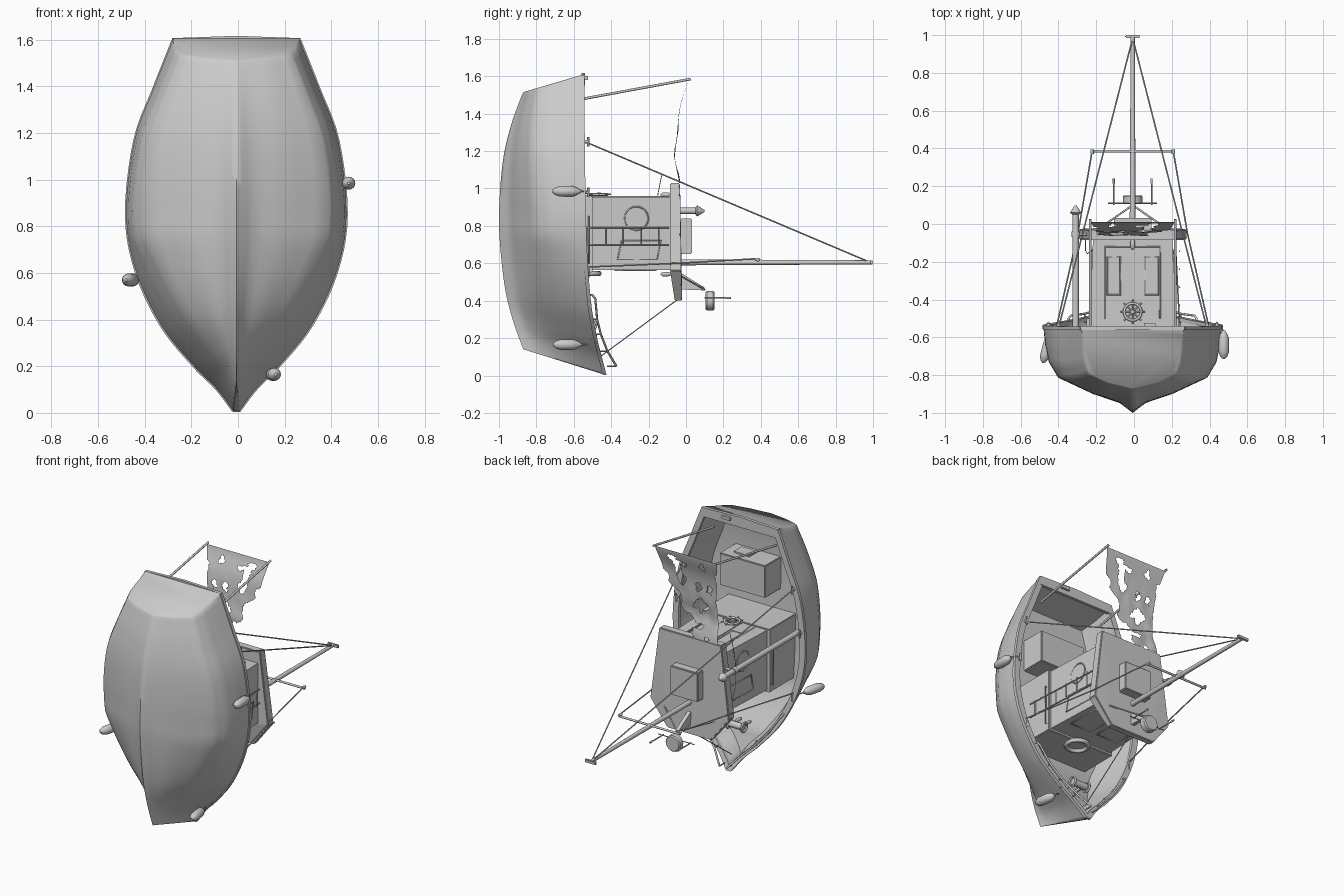
import bpy, bmesh, math
from mathutils import Vector, noise

if "Cube" in bpy.data.objects:
    bpy.data.objects.remove(bpy.data.objects["Cube"])

# ---------- helpers ----------
def finish(name, bm, smooth=None):
    me = bpy.data.meshes.new(name)
    bmesh.ops.recalc_face_normals(bm, faces=bm.faces)
    bm.to_mesh(me); bm.free()
    ob = bpy.data.objects.new(name, me)
    bpy.context.collection.objects.link(ob)
    if smooth:
        bpy.ops.object.select_all(action='DESELECT')
        ob.select_set(True); bpy.context.view_layer.objects.active = ob
        bpy.ops.object.shade_smooth_by_angle(angle=math.radians(smooth))
    return ob

def convex(name, pts, bevel=0):
    bm = bmesh.new()
    for p in pts: bm.verts.new(p)
    bmesh.ops.convex_hull(bm, input=bm.verts)
    bmesh.ops.dissolve_limit(bm, angle_limit=0.01, verts=bm.verts, edges=bm.edges)
    if bevel: bmesh.ops.bevel(bm, geom=bm.edges[:], offset=bevel, segments=2, affect='EDGES')
    return finish(name, bm)

def box(name, x0, x1, y0, y1, z0, z1, bevel=0):
    return convex(name, [(x, y, z) for x in (x0, x1) for y in (y0, y1) for z in (z0, z1)], bevel)

def tube(name, pts, r, cyclic=False):
    cu = bpy.data.curves.new(name, 'CURVE')
    cu.dimensions = '3D'; cu.bevel_depth = r; cu.bevel_resolution = 2; cu.use_fill_caps = True
    sp = cu.splines.new('POLY'); sp.points.add(len(pts) - 1); sp.use_cyclic_u = cyclic
    for q, p in zip(sp.points, pts): q.co = (*p, 1)
    ob = bpy.data.objects.new(name, cu); bpy.context.collection.objects.link(ob)
    bpy.ops.object.select_all(action='DESELECT')
    ob.select_set(True); bpy.context.view_layer.objects.active = ob
    bpy.ops.object.convert(target='MESH')
    return bpy.context.object

def lathe(name, prof, x, z, seg=16, lean=0):
    """revolve (radius, y) pairs about an upright (y) axis; lean shifts x along the height"""
    bm = bmesh.new()
    y0 = prof[-1][1]
    rows = [[bm.verts.new((x + lean * (y - y0) + r * math.cos(k * math.tau / seg), y, z + r * math.sin(k * math.tau / seg)))
             for k in range(seg)] for r, y in prof]
    for a, b in zip(rows, rows[1:]):
        for k in range(seg):
            bm.faces.new((a[k], a[(k + 1) % seg], b[(k + 1) % seg], b[k]))
    bm.faces.new(rows[0]); bm.faces.new(rows[-1])
    return finish(name, bm, 40)

def ring(name, loc, R, r, axis):
    rot = (0, math.pi / 2, 0) if axis == 'x' else (0, 0, 0)
    bpy.ops.mesh.primitive_torus_add(location=loc, rotation=rot, major_radius=R, minor_radius=r,
                                     major_segments=28, minor_segments=8)
    bpy.context.object.name = name
    bpy.ops.object.shade_smooth()

def spline(P, t):
    """Catmull-Rom through rows of P, t in 0..len-1"""
    i = min(int(t), len(P) - 2); f = t - i
    a, b, c, d = P[max(i - 1, 0)], P[i], P[i + 1], P[min(i + 2, len(P) - 1)]
    return [0.5 * (2*q + (r - p)*f + (2*p - 5*q + 4*r - s)*f*f + (3*q - p - 3*r + s)*f**3)
            for p, q, r, s in zip(a, b, c, d)]

def linear(P, t):
    i = min(int(t), len(P) - 2)
    return [a + (b - a) * (t - i) for a, b in zip(P[i], P[i + 1])]

def loft(name, rows, cap, smooth):
    bm = bmesh.new()
    vs = [[bm.verts.new(p) for p in row] for row in rows]
    for a, b in zip(vs, vs[1:]):
        for k in range(len(a) - 1):
            bm.faces.new((a[k], a[k + 1], b[k + 1], b[k]))
    for row in (vs[0], vs[-1]) if cap else ():
        bm.faces.new(row)
    return finish(name, bm, smooth)

# ---------- hull: stations (z at sheer, z at keel, half beam, sheer y, keel y) ----------
ST = [(.004, .14, .012, -.435, -.87), (.10, .22, .085, -.46, -.90), (.2, .31, .185, -.485, -.93),
      (.37, .45, .322, -.515, -.965), (.6, .65, .43, -.535, -.99), (.85, .86, .473, -.545, -1.0),
      (1.17, 1.14, .437, -.55, -.98), (1.4, 1.34, .352, -.552, -.935), (1.6, 1.505, .273, -.552, -.875)]
MID = [(1, 0), (.98, .2), (.94, .4), (.84, .57), (.44, .77), (.15, .88), (0, 1)]
BOW = [(1, 0), (.86, .2), (.64, .4), (.45, .57), (.25, .76), (.12, .87), (0, 1)]
AFT = [(1, 0), (.98, .3), (.95, .55), (.87, .75), (.5, .9), (.15, .97), (0, 1)]

def section(t, s):
    """hull point at station t, girth s (0 sheer .. 6 keel)"""
    zt, zk, hb, ys, yk = spline(ST, t)
    wb, wa = max(0, 1 - t / 4.5) ** .8, max(0, (t - 5) / 3)
    p = [linear(q, s) for q in (MID, BOW, AFT)]
    u, v = [p[0][k] * (1 - wb - wa) + p[1][k] * wb + p[2][k] * wa for k in (0, 1)]
    return Vector((hb * u, ys + (yk - ys) * v, zt + (zk - zt) * v))

def flip(v): return Vector((-v.x, v.y, v.z))

N = 40
outer, inner, rail = [], [], []
for i in range(N + 1):
    t = 8 * i / N
    half = [section(t, 6 * k / 18) for k in range(19)]
    outer.append(half + [flip(v) for v in half[-2::-1]])
    rail.append(half[0])
    t = .2 + 7.6 * i / N
    deep = 1.3 + 1.2 * min(1, max(0, (t - 2) / 1.5))      # foredeck steps down to the working deck
    row = [section(t, deep * k / 2) for k in range(3)]
    for p in row: p.x = max(p.x - .028, .002)
    row.append(Vector((0, row[2].y, row[2].z)))
    inner.append(row + [flip(p) for p in row[2::-1]])
# rounded stern edge
mid = Vector((0, -.69, 1.556))
outer.append([mid + (v - mid) * (.95 if v.y < -.6 else .99) + Vector((0, -.003, .008)) for v in outer[-1]])
loft("hull", outer, True, 65)
loft("deck_and_bulwark", inner, True, 30)

# gunwale cap following the sheer and the transom
cap = []
for v in rail:
    i, o, h = max(v.x - .036, 0), v.x + .005, .010
    cap.append([Vector((i, v.y - h, v.z)), Vector((o, v.y - h, v.z)), Vector((o, v.y + h, v.z)),
                Vector((i, v.y + h, v.z)), Vector((i, v.y - h, v.z))])
for s, nm in ((1, "right"), (-1, "left")):
    loft("gunwale_" + nm, [[Vector((p.x * s, p.y, p.z)) for p in r] for r in cap], False, 30)
convex("transom_cap", [(x, y, z + (.01 if x == 0 else 0)) for x in (-.275, 0, .275)
                       for y in (-.56, -.54) for z in (1.55, 1.607)])

# ---------- wheelhouse ----------
def wall(y): return .235 - .025 * (y + .67) / .59
convex("wheelhouse", [(s * wall(y), y, z) for s in (-1, 1) for y in (-.76, -.08) for z in (.565, .955)])
box("wheelhouse_coaming", -.245, .245, -.78, -.5, .55, .962, .004)
convex("roof", [(s * w, y, z) for s in (-1, 1) for w, y0, y1, z in
                ((.225, -.085, -.032, 1.03), (.285, -.085, -.026, .56), (.16, -.06, -.02, .4)) for y in (y0, y1)], .005)
box("roof_hatch", -.1, .1, -.03, .032, .65, .84, .006)
def frame(name, c, du, dv):
    c, du, dv = Vector(c), Vector(du), Vector(dv)
    tube(name, [c - du - dv, c + du - dv, c + du + dv, c - du + dv], .005, True)
for s in (-1, 1):
    frame("side_window", (s * wall(-.25), -.25, .67), (0, .01, .05), (s * -.005, .105, 0))
    ring("porthole", (s * wall(-.265), -.265, .84), .063, .004, 'x')
    frame("front_window", (s * .1, -.27, .563), (.075, 0, 0), (0, .11, 0))
    frame("aft_window", (s * .1, -.275, .955), (.035, 0, 0), (0, .1, 0))
    tube("side_handrail", [(s * .235, -.52, .6), (s * .255, -.52, .6), (s * .255, -.52, .85), (s * .235, -.52, .85)], .004)
    tube("door_frame", [(s * .145, -.74, .955), (s * .145, -.12, .955), (0, -.12, .955)], .005)
box("aft_door", -.05, .05, -.74, -.13, .95, .96)
for z in (.7, .79):
    tube("ladder_rail", [(.255, -.66, z), (.225, -.09, z)], .004)
for k in range(6):
    y = -.62 + .095 * k
    tube("ladder_rung", [(.248, y, .7), (.248, y, .79)], .004)
ring("lifebuoy", (0, -.53, .545), .065, .014, 'z')
for nm, z in (("aft_lamp", .967), ("front_lamp", .542)):
    lathe(nm, [(.006, -.08), (.013, -.095), (.012, -.125), (.004, -.135)], 0, z, 10)

# wheel on the aft wall
ring("wheel_rim", (0, -.465, .968), .045, .007, 'z')
lathe("wheel_hub", [(.012, -.475), (.012, -.455)], 0, .968, 10)
for k in range(4):
    c, s = math.cos(k * math.pi / 4) * .065, math.sin(k * math.pi / 4) * .065
    tube("wheel_spoke", [(-c, -.465 - s, .968), (c, -.465 + s, .968)], .004)

# exhaust stack with cowl
lathe("exhaust", [(.017, -.76), (.017, .05), (.018, .05), (.03, .06), (.006, .098)], -.302, .88)
lathe("exhaust_collar", [(.022, -.07), (.022, -.04)], -.302, .88)
tube("exhaust_bracket", [(-.3, -.055, .88), (-.2, -.055, .88)], .008)

# ---------- mast and rigging ----------
lathe("mast", [(.016, -.04), (.011, .995)], 0, .605)
box("mast_cap", -.04, .04, .985, 1.0, .594, .616, .004)
tube("crosstree", [(-.222, .385, .612), (.222, .385, .612)], .007)
for s in (-1, 1):
    tube("backstay", [(0, .985, .605), (s * .39, -.54, 1.25)], .004)
    tube("shroud", [(s * .215, .385, .625), (s * .29, -.05, .6), (s * .4, -.53, .58)], .004)
    tube("crosstree_tip", [(s * .215, .37, .62), (s * .215, .395, .62)], .009)
    tube("scanner_strut", [(0, .1, .46), (s * .18, -.025, .53)], .005)
    tube("aerial", [(s * .1, .1, .415), (s * .1, .24, .415)], .004)
    tube("aerial_tip", [(s * .1, .215, .415), (s * .1, .24, .415)], .006)
tube("forestay", [(0, -.04, .41), (0, -.46, .1)], .003)
convex("scanner_arm", [(x, y, z) for x in (-.012, .012) for y, z in ((-.03, .55), (-.03, .46), (.1, .47), (.1, .455))])
lathe("scanner", [(.046, .105), (.052, .112), (.052, .145), (.046, .152)], 0, .4, 20)
tube("aerial_bar", [(-.13, .11, .415), (.13, .11, .415)], .003)
tube("hanging_cable", [(-.25, -.08, .6), (-.25, -.14, .72), (-.24, -.158, .87), (-.23, -.15, .97), (-.22, -.13, 1.07)], .002)

# ---------- torn awning on two booms ----------
for s in (-1, 1):
    tube("awning_boom", [(s * .225, -.6, 1.47), (s * .225, .025, 1.585)], .007)
bm = bmesh.new()
NU, NV = 60, 80
g = []
for j in range(NV + 1):
    v = j / NV
    y = spline([(-.035,), (-.06,), (-.045,), (-.03,), (.01,)], 4 * v)[0]
    hw = .2 - .03 * math.sin(math.pi * v) + .025 * v
    g.append([bm.verts.new(((2 * i / NU - 1) * hw, y + .01 * noise.noise((i * .09, j * .07, 3)) * (1 - v), 1.03 + .55 * v))
              for i in range(NU + 1)])
for j in range(NV):
    v = j / NV
    limit = .06 + .3 * (v - .3) + .06 * noise.noise((2.5, j * .13, .4))   # ragged right edge
    for i in range(NU):
        n = noise.noise((i * .085, j * .085, 7.3)) + .2 * noise.noise((i * .3, j * .3, 1.7))
        if j > NV - 6 or (n < .24 and g[j][i].co.x < limit):
            bm.faces.new((g[j][i], g[j][i + 1], g[j + 1][i + 1], g[j + 1][i]))
bmesh.ops.delete(bm, geom=[v for v in bm.verts if not v.link_faces], context='VERTS')
finish("torn_awning", bm, 60)

# ---------- deck gear ----------
box("engine_box", -.13, .2, -.82, -.62, 1.09, 1.3, .005)
box("engine_box_hatch", .02, .13, -.75, -.67, 1.29, 1.31)
def on_rail(s, z, y):
    """point just inside the sheer at length z"""
    t = next(k / 50 for k in range(400) if spline(ST, k / 50)[0] >= z)
    return (s * max(section(t, 0).x - .02, 0), y, z)
R = [(.43, -.53), (.43, -.5), (.41, -.485), (.3, -.475), (.22, -.455), (.13, -.42), (.05, -.372)]
for s in (-1, 1):
    # bow rail with stanchions
    tube("bow_rail", [on_rail(s, z, y) for z, y in R], .006)
    for z, y in R[3:]:
        tube("bow_stanchion", [on_rail(s, z, y), on_rail(s, z, y - .05)], .004)
    for z in (.2, .55, .98, 1.25):
        x, y, _ = on_rail(s, z, 0)
        y = -.535 + max(0, .4 - z) * .2
        tube("cleat_bar", [(x, y + .012, z - .025), (x, y + .012, z + .025)], .006)
        tube("cleat_post", [(x, y - .015, z), (x, y + .01, z)], .009)
box("stern_cleat", .06, .12, -.545, -.525, 1.58, 1.6)
# windlass on the foredeck
tube("windlass_drum", [(-.05, -.51, .27), (.05, -.51, .27)], .022)
for s in (-1, 1):
    ring("windlass_wheel", (s * .055, -.51, .27), .03, .006, 'x')
    tube("windlass_leg", [(s * .035, -.6, .27), (s * .035, -.51, .27)], .01)

# fenders with lanyards
for x, y, z, lean in ((.482, -.64, .985, 0), (.15, -.635, .165, -.12), (-.435, -.66, .57, .25)):
    lathe("fender", [(.006, y - .075), (.02, y - .06), (.028, y - .035), (.028, y + .035), (.02, y + .055), (.008, y + .075)],
          x, z, 16, lean)
    tube("fender_rope", [(x, y + .07, z), (x * .95, -.53, z)], .004)

# the fenders make the boat uneven: shift so the whole model is centred
for ob in bpy.data.objects: ob.location.x -= .007
